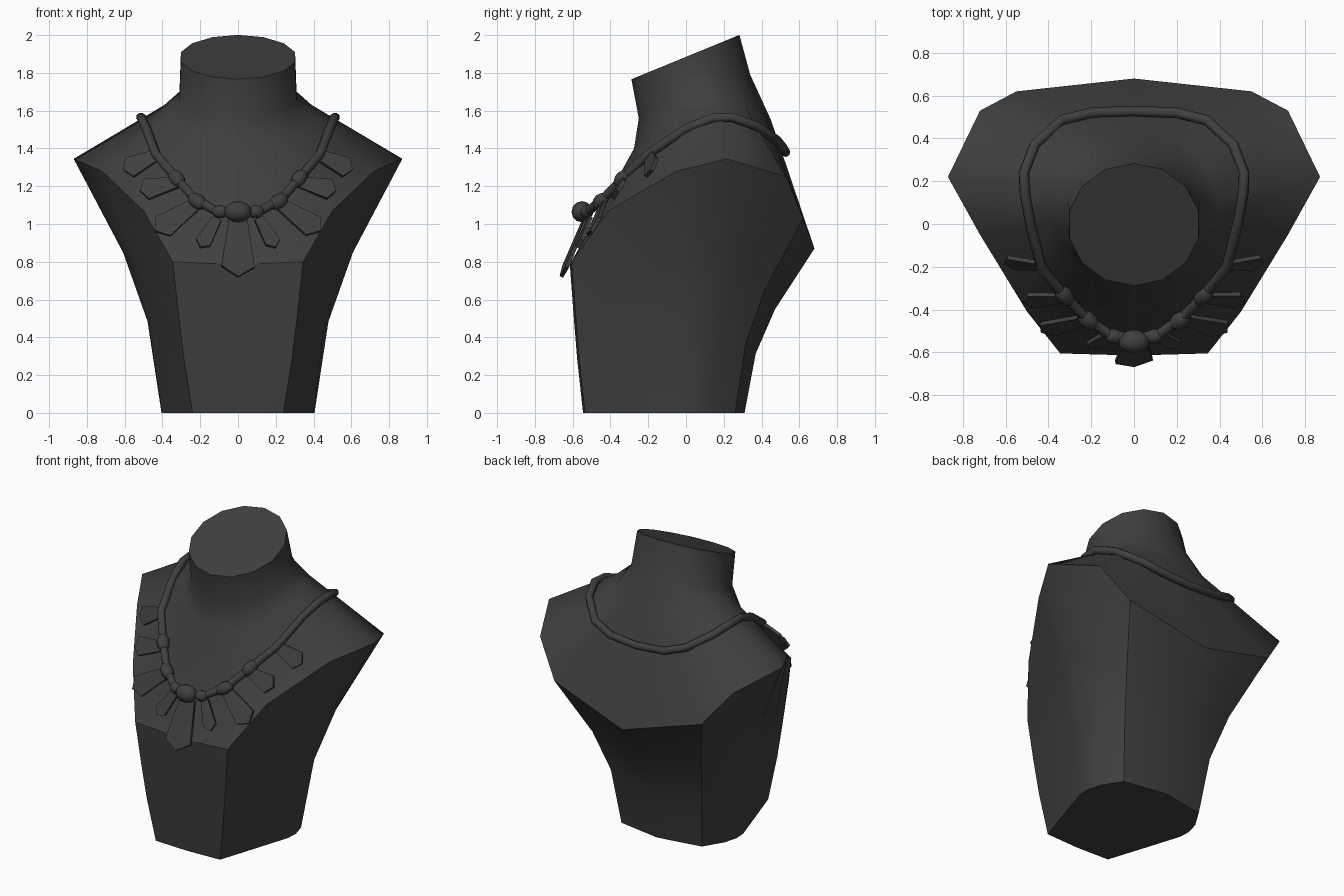
import bpy, bmesh, math
from mathutils import Vector

if "Cube" in bpy.data.objects:
    bpy.data.objects.remove(bpy.data.objects["Cube"])

charcoal = bpy.data.materials.new("charcoal")
charcoal.use_nodes = True
charcoal.diffuse_color = (0.05, 0.05, 0.05, 1)
charcoal.node_tree.nodes["Principled BSDF"].inputs["Base Color"].default_value = (0.05, 0.05, 0.05, 1)


def add_mesh(name, bm):
    bmesh.ops.recalc_face_normals(bm, faces=bm.faces)
    mesh = bpy.data.meshes.new(name)
    bm.to_mesh(mesh)
    bm.free()
    mesh.materials.append(charcoal)
    ob = bpy.data.objects.new(name, mesh)
    bpy.context.collection.objects.link(ob)
    return ob


# Half outlines run from the front centre to the back centre
HALF = 8


def oval(cy, rx, ry, height):
    pts = []
    for i in range(HALF):
        a = math.pi * i / (HALF - 1)
        y = cy - ry * math.cos(a)
        pts.append(Vector((rx * math.sin(a), y, height(i, y))))
    return pts


rim = [Vector(p) for p in (
    (0, -.615, .785), (.345, -.605, .80), (.5, -.41, 1.07), (.72, -.05, 1.28),
    (.87, .22, 1.345), (.72, .53, 1.25), (.55, .62, 1.03), (0, .68, .87))]
base = [Vector((x, y, 0)) for x, y in (
    (0, -.545), (.24, -.535), (.31, -.32), (.4, -.04),
    (.405, .04), (.38, .13), (.3, .26), (0, .31))]
flare = (.8, .8, 1.3, 1.7, 1.8, 1.8, 1.8, 1.8)   # how each column curves in to the base


def torso_ring(h):
    ring = []
    for top, low, power in zip(rim, base, flare):
        p = low.lerp(top, h ** power)
        p.z = top.z * h
        ring.append(p)
    return ring


collar_z = (1.40, 1.42, 1.47, 1.57, 1.63, 1.62, 1.58, 1.55)
rings = [
    oval(-.003, .31, .286, lambda i, y: 1.885 + .41 * y),
    oval(.045, .318, .295, lambda i, y: 1.675 + .39 * (y - .045)),
    oval(.0875, .40, .3625, lambda i, y: collar_z[i]),
    rim, torso_ring(.63), torso_ring(.36), base]
RIM = 3

# Display bust: loft of mirrored rings, creased at the rim and the corners
bm = bmesh.new()
loops = []
for half in rings:
    mirrored = [Vector((-p.x, p.y, p.z)) for p in half[-2:0:-1]]
    loops.append([bm.verts.new(p) for p in half + mirrored])
n = len(loops[0])
for a, b in zip(loops, loops[1:]):
    for i in range(n):
        j = (i + 1) % n
        bm.faces.new((a[i], a[j], b[j], b[i]))
for f in bm.faces:
    f.smooth = True
bm.faces.new(loops[0])
bm.faces.new(loops[-1])
for k in (0, RIM, len(loops) - 1):
    for i in range(n):
        bm.edges.get((loops[k][i], loops[k][(i + 1) % n])).smooth = False
for k in range(RIM, len(loops) - 1):
    for i in (1, 6, n - 6, n - 1):
        bm.edges.get((loops[k][i], loops[k + 1][i])).smooth = False
add_mesh("display_bust", bm)

# Necklace cord
cord_half = [
    (0, -.54, 1.06), (.12, -.515, 1.07), (.23, -.435, 1.135), (.32, -.34, 1.235),
    (.435, -.2, 1.37), (.485, 0, 1.505), (.51, .14, 1.56), (.515, .24, 1.565),
    (.465, .37, 1.52), (.34, .485, 1.44), (.2, .52, 1.395), (0, .527, 1.38)]
path = cord_half + [(-x, y, z) for x, y, z in cord_half[-2:0:-1]]
curve = bpy.data.curves.new("necklace_cord", 'CURVE')
curve.dimensions = '3D'
curve.bevel_depth = .025
curve.bevel_resolution = 2
spline = curve.splines.new('POLY')
spline.points.add(len(path) - 1)
for pt, co in zip(spline.points, path):
    pt.co = (*co, 1)
spline.use_cyclic_u = True
spline.use_smooth = True
curve.materials.append(charcoal)
cord = bpy.data.objects.new("necklace_cord", curve)
bpy.context.collection.objects.link(cord)


# Beads, stretched along the cord
def bead(name, loc, direction, length, radius):
    bm = bmesh.new()
    bmesh.ops.create_uvsphere(bm, u_segments=12, v_segments=8, radius=1)
    rot = Vector(direction).to_track_quat('Z', 'Y')
    for v in bm.verts:
        v.co = rot @ Vector((v.co.x * radius, v.co.y * radius, v.co.z * length)) + Vector(loc)
    for f in bm.faces:
        f.smooth = True
    add_mesh(name, bm)


# Pointed flat pendant, narrow at the root and widest near the tip
def pendant(name, root, tip, w_root, w_tip, thick=.02):
    root, tip = Vector(root), Vector(tip)
    axis = tip - root
    side = axis.cross(Vector((.1, -.87, .5))).normalized()
    normal = side.cross(axis).normalized()
    shoulder = root + axis * .82
    outline = [root - side * w_root, shoulder - side * w_tip, tip,
               shoulder + side * w_tip, root + side * w_root]
    bm = bmesh.new()
    face = bm.faces.new([bm.verts.new(p - normal * thick / 2) for p in outline])
    new = bmesh.ops.extrude_face_region(bm, geom=[face])["geom"]
    bmesh.ops.translate(bm, vec=normal * thick,
                        verts=[g for g in new if isinstance(g, bmesh.types.BMVert)])
    add_mesh(name, bm)


bead("centre_bead", (0, -.55, 1.065), (1, 0, 0), .072, .056)
pendant("centre_pendant", (0, -.535, 1.02), (0, -.66, .72), .05, .088)

beads = [((.095, -.525, 1.065), (1, .2, .1), .045, .035),
         ((.215, -.45, 1.12), (1, .7, .6), .06, .04),
         ((.325, -.335, 1.24), (.8, 1, 1), .06, .04)]
pendants = [((.11, -.51, 1.03), (.2, -.575, .875), .025, .042),
            ((.23, -.445, 1.1), (.435, -.5, .96), .035, .068),
            ((.32, -.345, 1.22), (.52, -.36, 1.175), .03, .06),
            ((.425, -.195, 1.365), (.605, -.18, 1.285), .03, .06)]
for s, label in ((1, "left"), (-1, "right")):
    for i, (loc, d, length, radius) in enumerate(beads, 1):
        bead(f"{label}_bead_{i}", (s * loc[0], *loc[1:]), (s * d[0], *d[1:]), length, radius)
    for i, (root, tip, wr, wt) in enumerate(pendants, 1):
        pendant(f"{label}_pendant_{i}", (s * root[0], *root[1:]), (s * tip[0], *tip[1:]), wr, wt)
